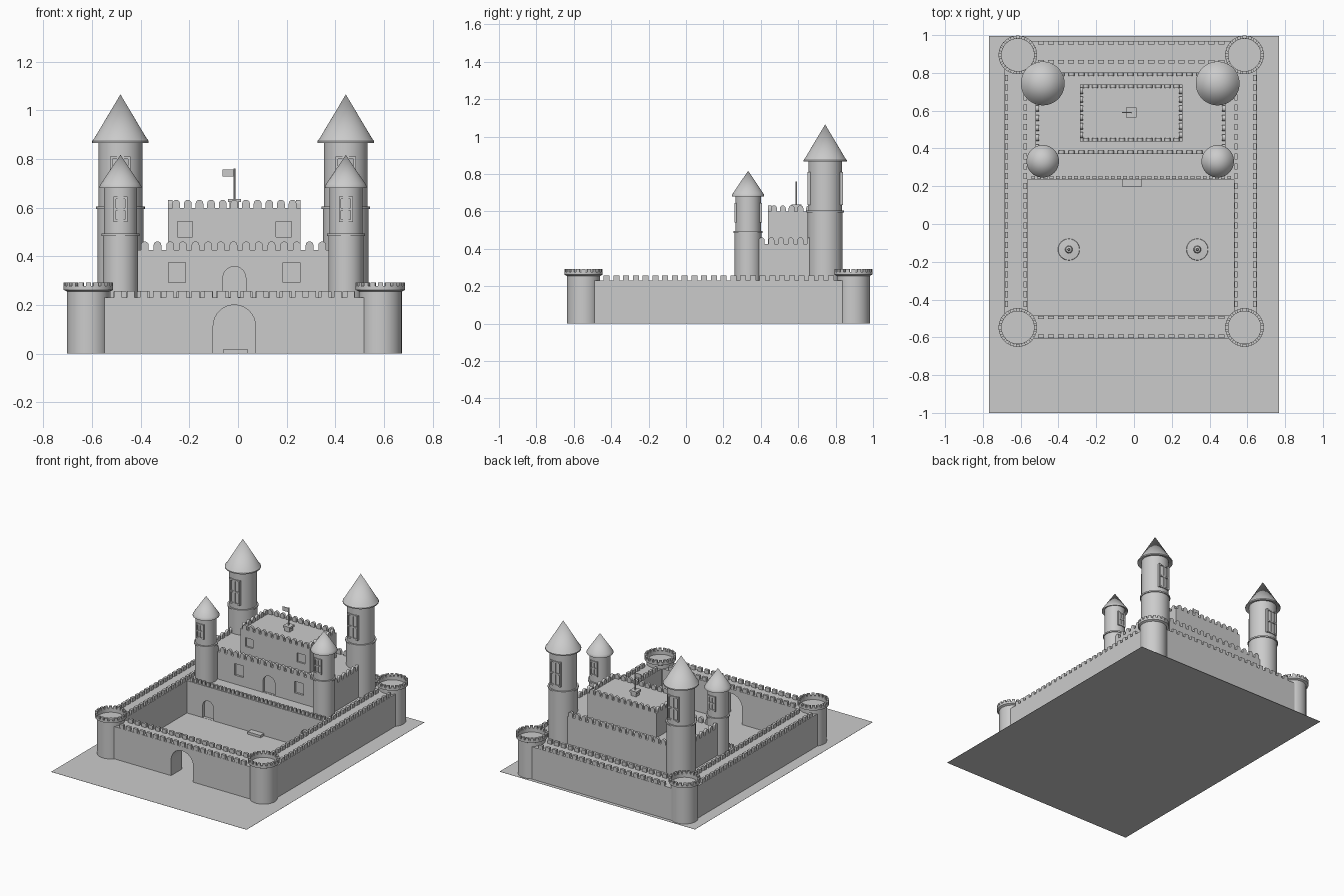
import bpy, bmesh, math
from mathutils import Matrix, Vector

old = bpy.data.objects.get("Cube")
if old:
    bpy.data.objects.remove(old, do_unlink=True)

stone = bpy.data.materials.new("grey_stone")
stone.use_nodes = True
stone.diffuse_color = (0.6, 0.6, 0.6, 1)
bsdf = next(n for n in stone.node_tree.nodes if n.type == 'BSDF_PRINCIPLED')
bsdf.inputs["Base Color"].default_value = (0.6, 0.6, 0.6, 1)
bsdf.inputs["Roughness"].default_value = 0.8

CX = -0.015           # middle of the castle across x


def finish(name, bm, smooth=False):
    bmesh.ops.recalc_face_normals(bm, faces=bm.faces[:])
    mesh = bpy.data.meshes.new(name)
    bm.to_mesh(mesh)
    bm.free()
    mesh.materials.append(stone)
    ob = bpy.data.objects.new(name, mesh)
    bpy.context.collection.objects.link(ob)
    if smooth:
        bpy.ops.object.select_all(action='DESELECT')
        ob.select_set(True)
        bpy.context.view_layer.objects.active = ob
        bpy.ops.object.shade_smooth_by_angle(angle=math.radians(35))
    return ob


def box(bm, x0, x1, y0, y1, z0, z1):
    mat = Matrix.Translation(((x0 + x1) / 2, (y0 + y1) / 2, (z0 + z1) / 2))
    mat = mat @ Matrix.Diagonal((x1 - x0, y1 - y0, z1 - z0, 1))
    bmesh.ops.create_cube(bm, size=1, matrix=mat)


def prism(bm, outline, y0, y1, mat=Matrix()):
    """Extrude an x-z outline along y."""
    face = bm.faces.new([bm.verts.new(mat @ Vector((x, y0, z))) for x, z in outline])
    ext = bmesh.ops.extrude_face_region(bm, geom=[face])["geom"]
    shift = mat.to_3x3() @ Vector((0, y1 - y0, 0))
    bmesh.ops.translate(bm, vec=shift, verts=[v for v in ext if isinstance(v, bmesh.types.BMVert)])


def arch(cx, half, z0, z1, steps=12):
    """Round-headed outline, from the left foot to the right foot."""
    spring = z1 - half
    curve = [(cx - half * math.cos(math.pi * i / steps),
              spring + half * math.sin(math.pi * i / steps)) for i in range(steps + 1)]
    return [(cx - half, z0)] + curve + [(cx + half, z0)]


def lathe(bm, profile, x, y, segs=40):
    verts = [bm.verts.new((x + r, y, z)) for r, z in profile]
    edges = [bm.edges.new(pair) for pair in zip(verts, verts[1:])]
    bmesh.ops.spin(bm, geom=verts + edges, cent=(x, y, 0), axis=(0, 0, 1),
                   angle=math.tau, steps=segs, use_duplicate=False)
    bmesh.ops.remove_doubles(bm, verts=bm.verts[:], dist=0.0002)


def merlons(bm, start, end, z, height, pitch=0.053, width=0.032, depth=0.018, rounded=False):
    """Row of merlons between two plan points."""
    a, b = Vector((*start, 0)), Vector((*end, 0))
    count = max(1, round((b - a).length / pitch))
    turn = Matrix.Rotation(math.atan2(b.y - a.y, b.x - a.x), 4, 'Z')
    half = width / 2
    shape = arch(0, half, z - 0.002, z + height, 6) if rounded else [
        (-half, z - 0.002), (-half, z + height), (half, z + height), (half, z - 0.002)]
    for i in range(count):
        mat = Matrix.Translation(a.lerp(b, (i + 0.5) / count)) @ turn
        prism(bm, shape, -depth / 2, depth / 2, mat)


def merlon_ring(bm, x0, x1, y0, y1, z, height, **kw):
    for s, e in (((x0, y0), (x1, y0)), ((x1, y0), (x1, y1)),
                 ((x1, y1), (x0, y1)), ((x0, y1), (x0, y0))):
        merlons(bm, s, e, z, height, **kw)


def cut(ob, outlines, y, depth):
    """Recess openings into a front face at y."""
    bm = bmesh.new()
    for outline in outlines:
        prism(bm, outline, y - 0.03, y + depth)
    cutter = finish("cutter", bm)
    cutter.hide_render = True
    mod = ob.modifiers.new("openings", 'BOOLEAN')
    mod.object, mod.solver = cutter, 'EXACT'
    bpy.context.view_layer.objects.active = ob
    bpy.ops.object.modifier_apply(modifier=mod.name)
    bpy.data.objects.remove(cutter, do_unlink=True)


def rect(cx, half, z0, z1):
    return [(cx - half, z0), (cx - half, z1), (cx + half, z1), (cx + half, z0)]


# Ground sheet
bm = bmesh.new()
box(bm, -0.767, 0.767, -1, 0.995, 0, 0.001)
finish("ground", bm)

# Outer walls, with the gate passage through the front one
WL, WR, WF, WB, T, WH = -0.685, 0.65, -0.605, 0.97, 0.12, 0.23
bm = bmesh.new()
prism(bm, [(WL + T, 0)] + arch(CX, 0.087, 0, 0.2, 16) + [(WR - T, 0), (WR - T, WH), (WL + T, WH)],
      WF, WF + T)
finish("front_wall", bm)
bm = bmesh.new()
box(bm, WL, WL + T, -0.55, 0.9, 0, WH)
box(bm, WR - T, WR, -0.55, 0.9, 0, WH)
finish("side_walls", bm)
bm = bmesh.new()
box(bm, WL + T, WR - T, WB - T, WB, 0, WH)
finish("back_wall", bm)

# Merlons on both edges of the outer walls
bm = bmesh.new()
for y in (WF + 0.01, WF + T - 0.01, WB - 0.01, WB - T + 0.01):
    merlons(bm, (-0.52, y), (0.49, y), WH, 0.027)
for x in (WL + 0.01, WL + T - 0.01, WR - 0.01, WR - T + 0.01):
    merlons(bm, (x, -0.45), (x, 0.8), WH, 0.027)
finish("wall_merlons", bm)

# Round corner towers with crowns
for side, sx in (("left", 1), ("right", -1)):
    for end, y in (("front", -0.548), ("back", 0.895)):
        x = CX + sx * 0.6
        bm = bmesh.new()
        lathe(bm, [(0.088, 0), (0.088, 0.255), (0.102, 0.262), (0.102, 0.277),
                   (0.086, 0.277), (0.086, 0.252), (0, 0.252)], x, y)
        for i in range(20):
            mat = Matrix.Translation((x, y, 0)) @ Matrix.Rotation(math.tau * i / 20, 4, 'Z')
            prism(bm, rect(0, 0.01, 0.275, 0.293), -0.102, -0.086, mat)
        finish(f"{end}_{side}_corner_tower", bm, True)

# Terrace with two arched doorways and a step
bm = bmesh.new()
box(bm, WL + T, WR - T, 0.235, WB - T, 0, WH)
terrace = finish("terrace", bm)
cut(terrace, [arch(CX + s * 0.385, 0.042, 0.002, 0.13) for s in (-1, 1)], 0.235, 0.02)
bm = bmesh.new()
merlons(bm, (-0.55, 0.246), (0.52, 0.246), WH, 0.026, pitch=0.032, width=0.02, depth=0.014)
finish("terrace_merlons", bm)
bm = bmesh.new()
box(bm, -0.06, 0.04, 0.195, 0.24, 0, 0.018)
finish("terrace_step", bm)

# Keep: wide lower storey and narrow upper storey
bm = bmesh.new()
box(bm, -0.522, 0.485, 0.37, 0.802, WH - 0.01, 0.425)
keep = finish("lower_keep", bm)
cut(keep, [arch(CX, 0.047, WH + 0.002, 0.358)] +
    [rect(CX + s * 0.235, 0.035, 0.293, 0.375) for s in (-1, 1)], 0.37, 0.014)
bm = bmesh.new()
box(bm, -0.287, 0.257, 0.438, 0.738, 0.415, 0.598)
upper = finish("upper_keep", bm)
cut(upper, [rect(CX + s * 0.203, 0.031, 0.48, 0.543) for s in (-1, 1)], 0.438, 0.012)
bm = bmesh.new()
merlon_ring(bm, -0.513, 0.476, 0.379, 0.793, 0.425, 0.036, rounded=True)
merlon_ring(bm, -0.278, 0.248, 0.447, 0.729, 0.598, 0.034, pitch=0.05, rounded=True)
finish("keep_merlons", bm)

# Flag on its stepped base
bm = bmesh.new()
box(bm, CX - 0.02, CX + 0.02, 0.57, 0.61, 0.595, 0.622)
box(bm, CX - 0.027, CX + 0.027, 0.563, 0.617, 0.622, 0.636)
lathe(bm, [(0.004, 0.63), (0.004, 0.76), (0, 0.76)], CX, 0.59, 10)
box(bm, CX - 0.048, CX, 0.588, 0.592, 0.728, 0.757)
finish("flag", bm)


def tower(name, x, y, r, ring, eave, apex, cone_r, win):
    """Spired tower with a band and cross-barred windows front and back."""
    bm = bmesh.new()
    lathe(bm, [(r + 0.004, 0), (r + 0.004, ring - 0.006), (r + 0.01, ring - 0.006),
               (r + 0.01, ring + 0.004), (r, ring + 0.004), (r, eave), (cone_r, eave - 0.008),
               (cone_r, eave), (cone_r * 0.93, eave + 0.01), (0, apex)], x, y, 48)
    finish(name, bm, True)
    half, z0, z1 = win
    b, mid = 0.005, (z0 + z1) / 2
    bm = bmesh.new()
    for s in (-1, 1):
        ya, yb = sorted((y + s * (r * 0.8), y + s * (r + 0.005)))
        for px in (-half + b, 0, half - b):
            box(bm, x + px - b, x + px + b, ya, yb, z0, z1)
        for pz in (z0 + b, mid, z1 - b):
            box(bm, x - half, x + half, ya, yb, pz - b, pz + b)
    finish(name + "_windows", bm)


for side, sx in (("left", 1), ("right", -1)):
    x = -0.02 + sx * 0.463
    tower(f"back_{side}_tower", x, 0.744, 0.09, 0.6, 0.874, 1.065, 0.116, (0.042, 0.635, 0.81))
    tower(f"front_{side}_tower", x, 0.332, 0.068, 0.49, 0.688, 0.817, 0.086, (0.029, 0.54, 0.645))

# Small courtyard fountains
for side, x in (("left", 0.335), ("right", -0.345)):
    bm = bmesh.new()
    lathe(bm, [(0.058, 0), (0.056, 0.006), (0.02, 0.009), (0.016, 0.025),
               (0.007, 0.028), (0.005, 0.055), (0, 0.06)], x, -0.135, 24)
    finish(f"{side}_fountain", bm, True)
